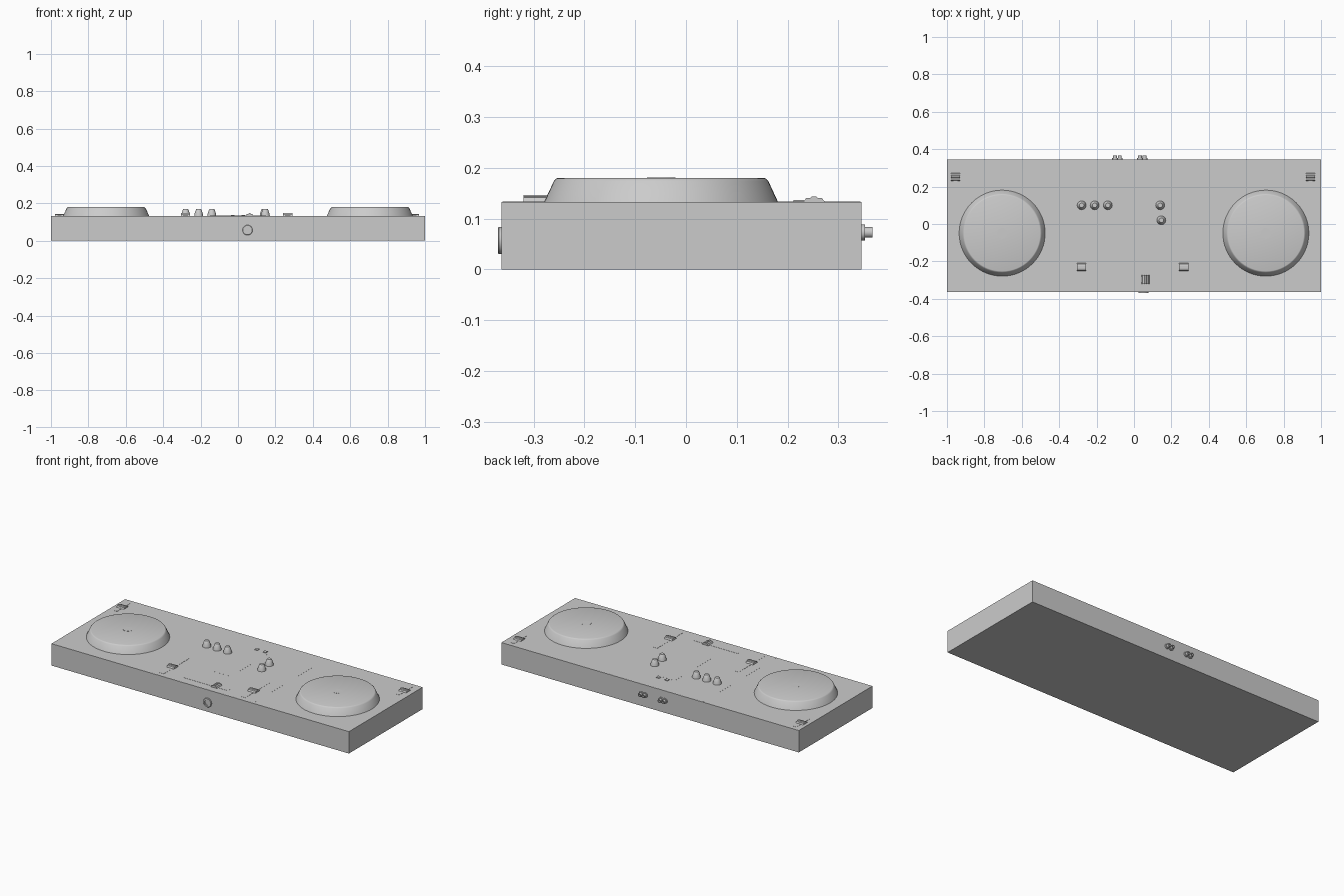
import bpy, bmesh
from math import radians, cos, sin, pi
from mathutils import Matrix

if "Cube" in bpy.data.objects:
    bpy.data.objects.remove(bpy.data.objects["Cube"])

TOP = 0.133           # height of the deck surface
FRONT, BACK = -0.363, 0.345


def finish(name, bm, smooth=False):
    bmesh.ops.recalc_face_normals(bm, faces=bm.faces)
    me = bpy.data.meshes.new(name)
    bm.to_mesh(me)
    bm.free()
    ob = bpy.data.objects.new(name, me)
    bpy.context.collection.objects.link(ob)
    if smooth:
        bpy.ops.object.select_all(action='DESELECT')
        bpy.context.view_layer.objects.active = ob
        ob.select_set(True)
        bpy.ops.object.shade_smooth_by_angle(angle=radians(30))
    return ob


def box(name, x0, x1, y0, y1, z0, z1):
    bm = bmesh.new()
    bmesh.ops.create_cube(bm, size=1)
    for v in bm.verts:
        v.co = (x1 if v.co.x > 0 else x0, y1 if v.co.y > 0 else y0, z1 if v.co.z > 0 else z0)
    return finish(name, bm)


def lathe(name, profile, loc, seg=32, turn=0.0):
    """Revolve (radius, height) points; turn tips the axis about x."""
    bm = bmesh.new()
    rings = [[bm.verts.new((r * cos(2 * pi * i / seg), r * sin(2 * pi * i / seg), h))
              for i in range(seg)] for r, h in profile]
    for a, b in zip(rings, rings[1:]):
        for i in range(seg):
            j = (i + 1) % seg
            bm.faces.new((a[i], a[j], b[j], b[i]))
    bm.faces.new(rings[0])
    bm.faces.new(rings[-1])
    bmesh.ops.transform(bm, matrix=Matrix.Translation(loc) @ Matrix.Rotation(turn, 4, 'X'), verts=bm.verts)
    return finish(name, bm, True)


def fader(name, x, y, length, width, grip, height, offset=0.0, across=False):
    """Slot strip with a ridged grip; runs along y, or along x when across."""
    def place(bm):
        rot = Matrix.Rotation(-pi / 2 if across else 0, 4, 'Z')
        bmesh.ops.transform(bm, matrix=Matrix.Translation((x, y, TOP)) @ rot, verts=bm.verts)
    bm = bmesh.new()
    bmesh.ops.create_cube(bm, size=1)
    for v in bm.verts:
        v.co.x *= width
        v.co.y *= length
        v.co.z = 0.0012 if v.co.z > 0 else -0.002
    place(bm)
    finish(name + "_slot", bm)
    # grip cross-section: sloped flanks with a raised middle ridge
    d = 0.021
    prof = [(-d, 0), (-d * 0.75, height * 0.65), (-d * 0.3, height * 0.75), (-d * 0.2, height),
            (d * 0.2, height), (d * 0.3, height * 0.75), (d * 0.75, height * 0.65), (d, 0)]
    bm = bmesh.new()
    ends = [[bm.verts.new((s * grip / 2, offset + py, pz)) for py, pz in prof] for s in (-1, 1)]
    for e in ends:
        bm.faces.new(e)
    for i in range(len(prof)):
        j = (i + 1) % len(prof)
        bm.faces.new((ends[0][i], ends[0][j], ends[1][j], ends[1][i]))
    place(bm)
    finish(name + "_grip", bm)


# case and flush panels
box("case", -1, 1, FRONT, BACK, 0, TOP)
box("mixer_panel", -0.356, 0.356, FRONT + 0.002, BACK - 0.002, TOP - 0.001, TOP + 0.0003)
box("center_panel", -0.068, 0.055, -0.148, 0.205, TOP - 0.001, TOP + 0.0006)

# jog wheels with a small flush center cap
for side, s in (("left", -1), ("right", 1)):
    lathe(side + "_jog_wheel", [(0.23, 0), (0.211, 0.041), (0.206, 0.046), (0.203, 0.047)],
          (s * 0.705, -0.049, TOP), 64)
    lathe(side + "_jog_cap", [(0.028, -0.001), (0.028, 0.0005)], (s * 0.705, -0.049, TOP + 0.047), 24)

# rotary knobs
for i, (x, y) in enumerate([(-0.28, 0.1), (-0.21, 0.1), (-0.14, 0.1), (0.14, 0.1), (0.146, 0.02)]):
    lathe(f"knob_{i + 1}", [(0.024, 0), (0.022, 0.012), (0.0145, 0.034), (0.012, 0.037)], (x, y, TOP), 24)

# faders
fader("left_volume", -0.28, -0.21, 0.245, 0.027, 0.048, 0.015, -0.02)
fader("right_volume", 0.266, -0.207, 0.245, 0.027, 0.052, 0.015, -0.023)
fader("crossfader", 0, -0.296, 0.3, 0.027, 0.048, 0.014, 0.062, across=True)
fader("left_pitch", -0.954, 0.252, 0.13, 0.02, 0.05, 0.011)
fader("right_pitch", 0.944, 0.252, 0.13, 0.02, 0.05, 0.011)

# small buttons near the back
for i, x in enumerate((-0.028, 0.028)):
    box(f"button_{i + 1}", x - 0.01, x + 0.01, 0.212, 0.232, TOP, TOP + 0.004)

# front socket: ring with a recessed bore
lathe("front_socket", [(0.027, -0.002), (0.027, 0.005), (0.025, 0.007), (0.017, 0.007), (0.017, 0.001)],
      (0.051, FRONT, 0.057), 32, radians(90))

# rear output connectors: two pairs, flange plus barrel with bore
for i, x in enumerate((-0.101, -0.076, 0.032, 0.057)):
    lathe(f"rear_connector_{i + 1}",
          [(0.0155, -0.002), (0.0155, 0.007), (0.0105, 0.007), (0.0105, 0.022), (0.006, 0.022), (0.006, 0.01)],
          (x, BACK, 0.073), 24, radians(-90))
